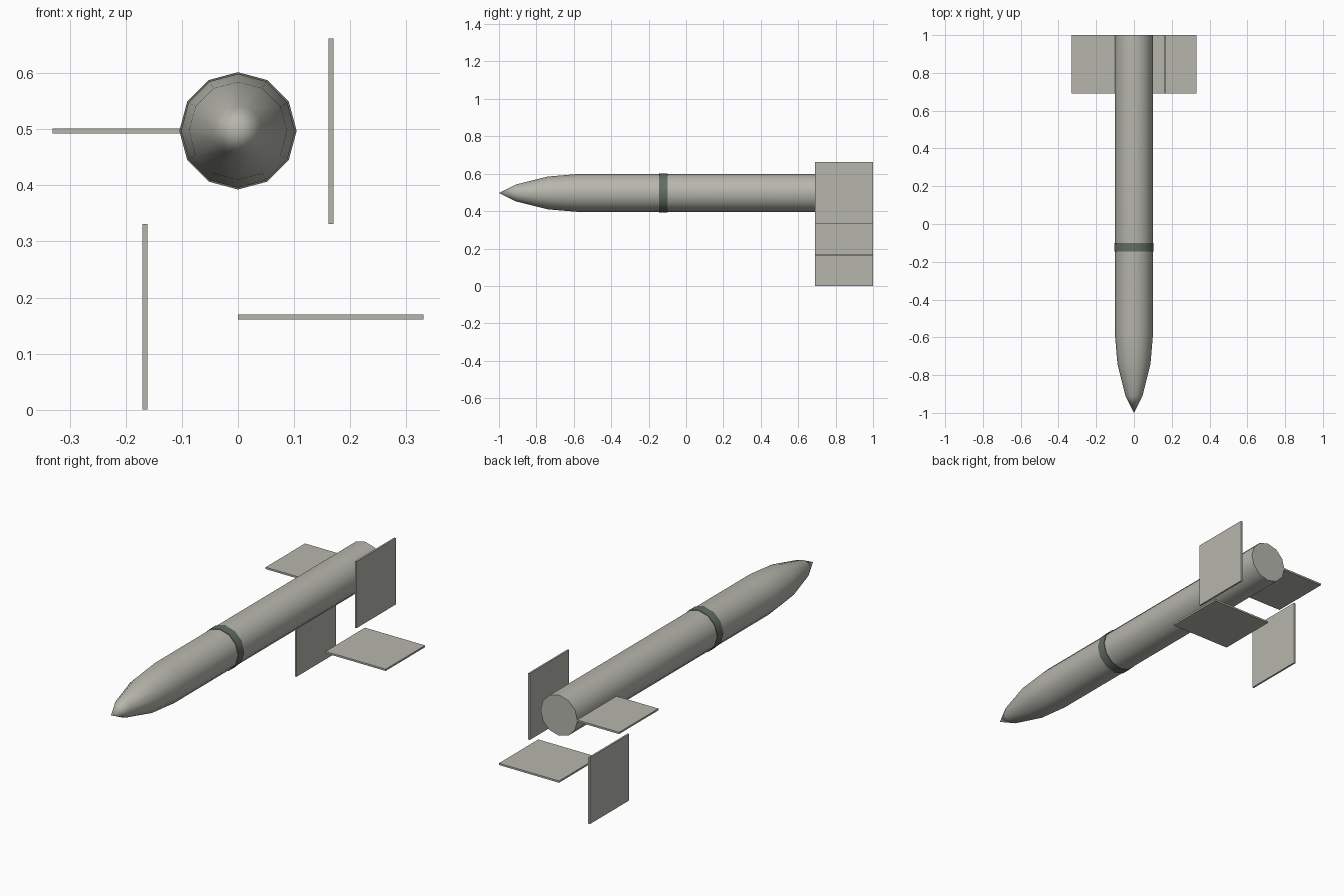
import bpy, bmesh, math

if "Cube" in bpy.data.objects:
    bpy.data.objects.remove(bpy.data.objects["Cube"])

SIDES = 12
AXIS_Z = 0.497      # height of the body axis
FIN = 0.331         # fin span


def material(name, rgb):
    m = bpy.data.materials.new(name)
    m.diffuse_color = (*rgb, 1)
    m.use_nodes = True
    m.node_tree.nodes["Principled BSDF"].inputs["Base Color"].default_value = m.diffuse_color
    return m


light_grey = material("light grey", (0.47, 0.47, 0.42))
dark_grey = material("dark green grey", (0.125, 0.15, 0.125))


def add_object(name, bm, mat):
    bmesh.ops.recalc_face_normals(bm, faces=bm.faces)
    mesh = bpy.data.meshes.new(name)
    bm.to_mesh(mesh)
    bm.free()
    mesh.materials.append(mat)
    ob = bpy.data.objects.new(name, mesh)
    bpy.context.collection.objects.link(ob)
    return ob


def lathe(name, profile, mat):
    """Revolve (y, radius) points about the body axis and close the ends."""
    bm = bmesh.new()
    rings = []
    for y, r in profile:
        count = SIDES if r > 0 else 1
        angles = [2 * math.pi * i / SIDES for i in range(count)]
        rings.append([bm.verts.new((r * math.sin(a), y, AXIS_Z + r * math.cos(a)))
                      for a in angles])
    for a, b in zip(rings, rings[1:]):
        for i in range(SIDES):
            j = (i + 1) % SIDES
            if len(a) == 1:
                bm.faces.new((a[0], b[j], b[i]))
            else:
                bm.faces.new((a[i], a[j], b[j], b[i]))
    for ring in (rings[0], rings[-1]):
        if len(ring) > 1:
            bm.faces.new(ring)
    ob = add_object(name, bm, mat)
    bpy.ops.object.select_all(action='DESELECT')
    ob.select_set(True)
    bpy.context.view_layer.objects.active = ob
    bpy.ops.object.shade_smooth_by_angle(angle=math.radians(40))


def fin(name, x, z, upright):
    bm = bmesh.new()
    bmesh.ops.create_cube(bm, size=1)
    size = (0.009, 0.31, FIN) if upright else (FIN, 0.31, 0.009)
    bmesh.ops.scale(bm, vec=size, verts=bm.verts)
    bmesh.ops.translate(bm, vec=(x, 0.845, z), verts=bm.verts)
    add_object(name, bm, light_grey)


# Body with tapered nose
lathe("body", [(-1, 0), (-0.91, 0.045), (-0.74, 0.0875),
               (-0.575, 0.1015), (1, 0.1015)], light_grey)

# Raised band around the body
lathe("band", [(-0.145, 0.1045), (-0.1, 0.1045)], dark_grey)

# Four tail fins in a pinwheel
h = FIN / 2
fin("fin_upper_right", h, 3 * h, True)
fin("fin_upper_left", -h, 3 * h, False)
fin("fin_lower_left", -h, h, True)
fin("fin_lower_right", h, h, False)
